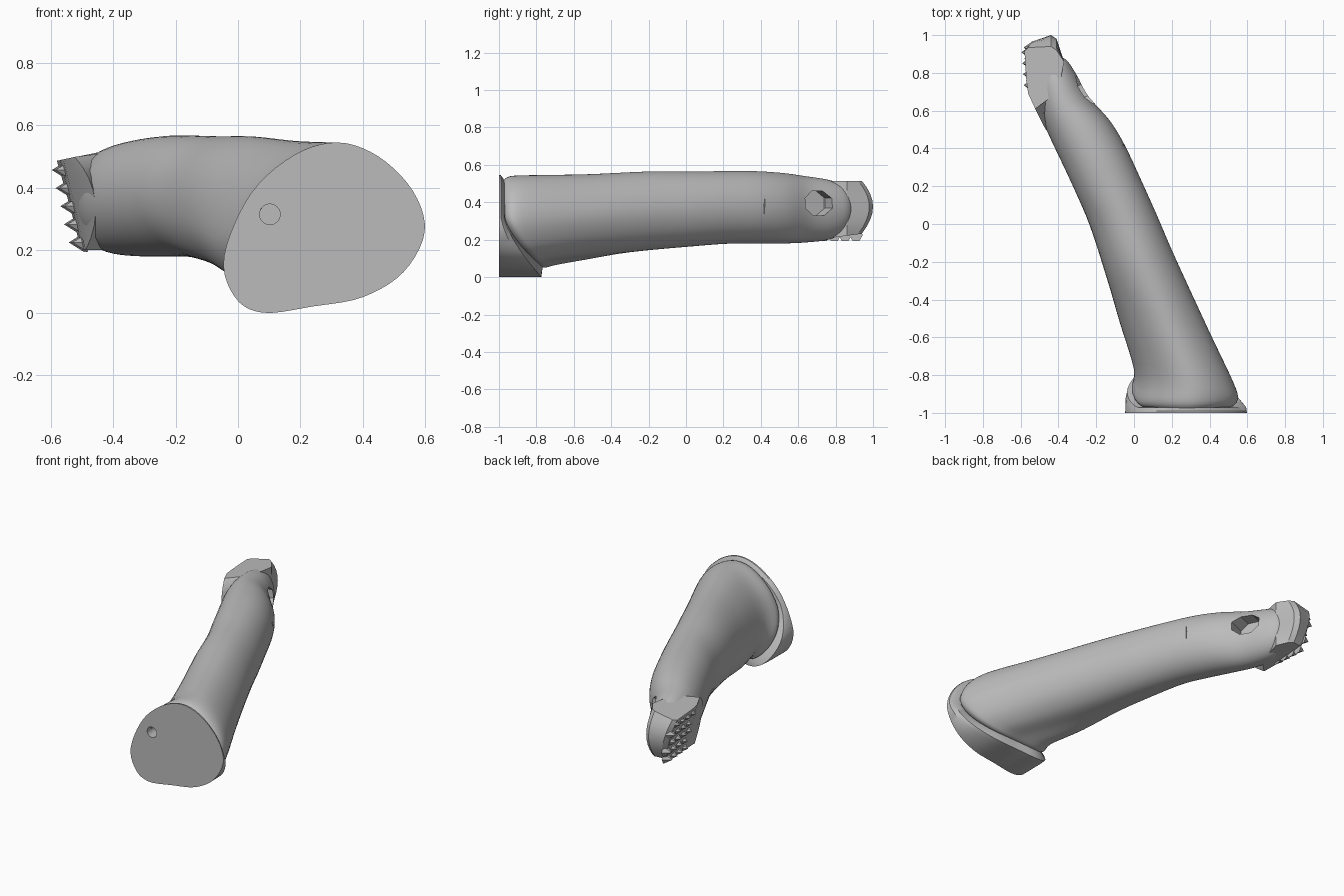
import bpy, bmesh, math
from mathutils import Vector, Matrix

if "Cube" in bpy.data.objects:
    bpy.data.objects.remove(bpy.data.objects["Cube"])

grey = bpy.data.materials.new("plain grey")
grey.use_nodes = True
grey.diffuse_color = (0.5, 0.5, 0.5, 1)
grey.node_tree.nodes["Principled BSDF"].inputs["Base Color"].default_value = grey.diffuse_color


def finish(name, bm, angle=35):
    bmesh.ops.recalc_face_normals(bm, faces=bm.faces)
    mesh = bpy.data.meshes.new(name)
    bm.to_mesh(mesh)
    bm.free()
    mesh.materials.append(grey)
    obj = bpy.data.objects.new(name, mesh)
    bpy.context.collection.objects.link(obj)
    smooth(obj, angle)
    return obj


def smooth(obj, angle=35):
    bpy.ops.object.select_all(action='DESELECT')
    obj.select_set(True)
    bpy.context.view_layer.objects.active = obj
    bpy.ops.object.shade_smooth_by_angle(angle=math.radians(angle))


def loft(name, rings, angle=35):
    bm = bmesh.new()
    loops = [[bm.verts.new(p) for p in ring] for ring in rings]
    for a, b in zip(loops, loops[1:]):
        n = len(a)
        for i in range(n):
            j = (i + 1) % n
            bm.faces.new((a[i], a[j], b[j], b[i]))
    bm.faces.new(loops[0])
    bm.faces.new(loops[-1])
    return finish(name, bm, angle)


def blend(p0, p1, p2, p3, t):
    # Catmull-Rom interpolation
    return 0.5 * (2 * p1 + (p2 - p0) * t + (2 * p0 - 5 * p1 + 4 * p2 - p3) * t * t
                  + (3 * p1 - p0 - 3 * p2 + p3) * t ** 3)


def cut(obj, cutter):
    mod = obj.modifiers.new("cut", 'BOOLEAN')
    mod.operation = 'DIFFERENCE'
    mod.solver = 'EXACT'
    mod.object = cutter
    bpy.ops.object.select_all(action='DESELECT')
    obj.select_set(True)
    bpy.context.view_layer.objects.active = obj
    bpy.ops.object.modifier_apply(modifier=mod.name)
    smooth(obj)


def cutter(name, sides, radius, depth, matrix):
    bm = bmesh.new()
    bmesh.ops.create_cone(bm, cap_ends=True, segments=sides, radius1=radius,
                          radius2=radius, depth=depth, matrix=matrix)
    obj = finish(name, bm)
    obj.hide_render = True
    return obj


# Egg-shaped outline of the base
key = [Vector(p) for p in (
    (-0.045, 0.18), (-0.01, 0.05), (0.08, 0), (0.24, 0.02), (0.40, 0.05), (0.53, 0.13),
    (0.598, 0.26), (0.56, 0.39), (0.45, 0.5), (0.32, 0.545), (0.18, 0.505), (0.04, 0.38))]
outline = []
for i in range(len(key)):
    quad = [key[(i + k) % len(key)] for k in (-1, 0, 1, 2)]
    outline += [blend(*quad, s / 5) for s in range(5)]


def sweep(z):
    return max(0, (0.33 - z) / 0.33) ** 1.5


# Base plate: flat front, back swept out toward the bottom
back = [((x - 0.12) * 0.94 + 0.12, z * 0.95 + 0.002) for x, z in outline]
loft("base_plate", [
    [(x, -1, z) for x, z in outline],
    [(x * 0.99 + 0.002, -0.99 + 0.17 * sweep(z), z) for x, z in outline],
    [(x, -0.972 + 0.2 * sweep(z), z) for x, z in back],
    [((x - 0.25) * 0.8 + 0.25, -0.965 + 0.2 * sweep(z), (z - 0.28) * 0.8 + 0.28) for x, z in back]])

# Handle stations: left x, y, right x, y, bottom, top, egg share, lower sweep
stations = [Vector(s) for s in (
    (0.03, -0.975, 0.51, -0.975, 0.08, 0.52, 1, 0.22),
    (-0.01, -0.94, 0.55, -0.935, 0.05, 0.54, 1, 0.22),
    (0.0, -0.80, 0.525, -0.84, 0.065, 0.545, 1, 0.16),
    (-0.08, -0.52, 0.39, -0.55, 0.095, 0.55, 0.8, 0.05),
    (-0.16, -0.25, 0.215, -0.17, 0.135, 0.565, 0.4, 0),
    (-0.24, 0.0, 0.12, 0.05, 0.16, 0.565, 0.2, 0),
    (-0.31, 0.17, 0.03, 0.25, 0.178, 0.567, 0, 0),
    (-0.37, 0.30, -0.05, 0.42, 0.18, 0.567, 0, 0),
    (-0.455, 0.48, -0.13, 0.55, 0.18, 0.557, 0, 0),
    (-0.50, 0.60, -0.235, 0.67, 0.185, 0.54, 0, 0),
    (-0.52, 0.72, -0.31, 0.80, 0.2, 0.52, 0, 0),
    (-0.51, 0.80, -0.36, 0.87, 0.24, 0.49, 0, 0),
    (-0.49, 0.86, -0.42, 0.90, 0.31, 0.42, 0, 0))]


def ring(s):
    lx, ly, rx, ry, low, top, egg, tilt = s
    points = []
    for x, z in outline:
        u, v = (x - 0.277) / 0.322, (z - 0.272) / 0.273
        a = math.atan2(v, u)
        u = u * egg + math.cos(a) * (1 - egg)
        v = v * egg + math.sin(a) * (1 - egg)
        h = low + (top - low) * (v + 1) / 2
        points.append((lx + (rx - lx) * (u + 1) / 2,
                       ly + (ry - ly) * (u + 1) / 2 + tilt * sweep(h), h))
    return points


rings = []
for i in range(len(stations) - 1):
    quad = [stations[min(max(i + k, 0), len(stations) - 1)] for k in (-1, 0, 1, 2)]
    rings += [ring(blend(*quad, t / 4)) for t in range(4)]
rings.append(ring(stations[-1]))
handle = loft("handle", rings)

# Flared head block with a bowed tip, leaning over with height
layers = []
for k in range(9):
    s = k / 8
    q = (2 * s - 1) ** 2
    lean = 0.07 * (1 - s)
    f = 0.6 * q
    low, tip = 0.2, 0.06 * q
    plan = [(-0.475 - 0.08 * f + lean * 0.5, 0.49 + 0.2 * f), (-0.56 + lean, 0.69),
            (-0.57 + lean, 0.76), (-0.58 + lean, 0.94 - tip * 0.4), (-0.56 + lean, 0.97 - tip * 0.6),
            (-0.44, 1.0 - tip), (-0.41, 0.98 - tip), (-0.37, 0.86), (-0.40, 0.7)]
    # top slopes down toward the gripping side
    layers.append([(x, y, low + (0.04 * (y - 0.7) / 0.3 if y > 0.7 else 0) * (1 - s)
                    + s * (0.315 + 0.22 * min(0, x + 0.45))) for x, y in plan])
loft("head", layers, 25)

# Pyramid teeth on the gripping face
bm = bmesh.new()
for row in range(5):
    for col in range(4):
        z = 0.225 + row * 0.058
        y = 0.735 + col * 0.058 + (row % 2) * 0.025
        x = -0.571 - 0.07 * (y - 0.76) + 0.07 * (1 - (z - 0.2) / 0.3)
        place = (Matrix.Translation((x, y, z)) @ Matrix.Rotation(-math.pi / 2, 4, 'Y'))
        bmesh.ops.create_cone(bm, cap_ends=True, segments=6, radius1=0.036,
                              radius2=0, depth=0.05, matrix=place)
finish("teeth", bm, 10)

# Side pocket, shallow seam and mounting hole
yaw = Matrix.Rotation(0.41, 4, 'Z')
side = Matrix.Rotation(math.pi / 2, 4, 'Y')
pocket = cutter("pocket_cutter", 8, 1, 0.2,
                Matrix.Translation((-0.27, 0.705, 0.395)) @ yaw
                @ Matrix.Diagonal((1, 0.09, 0.07, 1)) @ side @ Matrix.Rotation(math.pi / 8, 4, 'Z'))
seam = cutter("seam_cutter", 4, 1, 0.06,
              Matrix.Translation((-0.03, 0.428, 0.42)) @ yaw
              @ Matrix.Diagonal((1, 0.004, 0.09, 1)) @ side)
hole = cutter("hole_cutter", 24, 0.033, 0.25,
              Matrix.Translation((0.102, -0.93, 0.315)) @ Matrix.Rotation(math.pi / 2, 4, 'X'))
for tool in (pocket, seam, hole):
    cut(handle, tool)
cut(bpy.data.objects["base_plate"], hole)
for tool in (pocket, seam, hole):
    bpy.data.objects.remove(tool)
